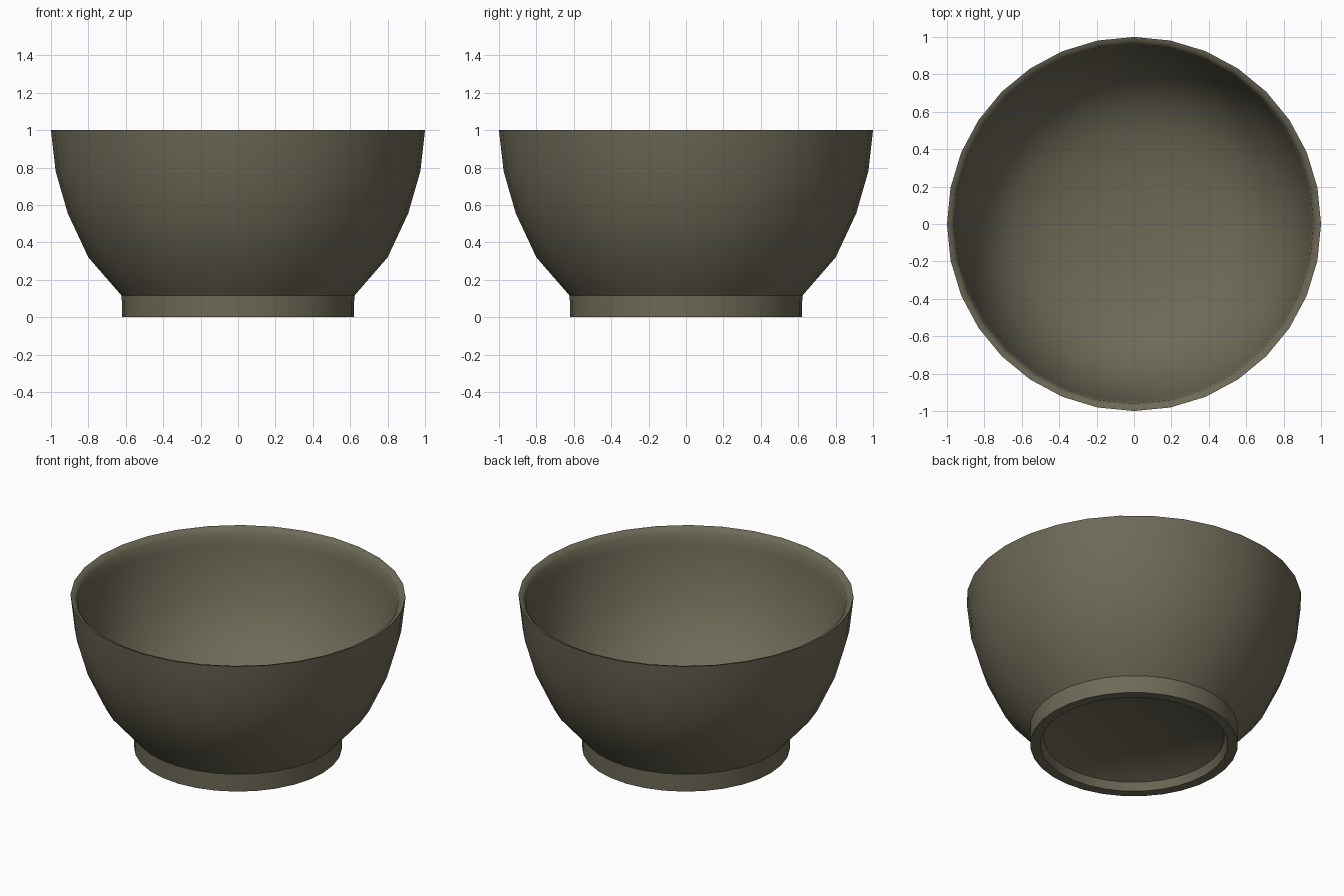
import bpy, bmesh, math

if "Cube" in bpy.data.objects:
    bpy.data.objects.remove(bpy.data.objects["Cube"])

SEG = 32

mat = bpy.data.materials.new("olive stoneware")
mat.diffuse_color = (0.155, 0.143, 0.095, 1)
mat.use_nodes = True
mat.node_tree.nodes["Principled BSDF"].inputs["Base Color"].default_value = mat.diffuse_color

# Profile of the whole bowl: domed underside, foot ring, outer wall, rounded lip, inner wall, floor
profile = [
    (0, 0.13), (0.25, 0.12), (0.45, 0.085), (0.54, 0.05), (0.56, 0.0),
    (0.62, 0.0), (0.622, 0.115),
    (0.80, 0.32), (0.91, 0.555), (0.975, 0.78), (1.0, 1.0),
    (0.98, 0.995), (0.96, 0.97), (0.95, 0.90), (0.93, 0.77), (0.87, 0.57),
    (0.77, 0.39), (0.64, 0.28), (0.48, 0.21), (0.25, 0.17), (0, 0.16),
]

# Lathe the profile around z
bm = bmesh.new()
verts = [bm.verts.new((r, 0, z)) for r, z in profile]
edges = [bm.edges.new(pair) for pair in zip(verts, verts[1:])]
bmesh.ops.spin(bm, geom=verts + edges, cent=(0, 0, 0), axis=(0, 0, 1),
               angle=2 * math.pi, steps=SEG, use_merge=False)
bmesh.ops.remove_doubles(bm, verts=bm.verts, dist=1e-4)
bmesh.ops.recalc_face_normals(bm, faces=bm.faces)
mesh = bpy.data.meshes.new("bowl")
bm.to_mesh(mesh)
bm.free()
mesh.materials.append(mat)
bowl = bpy.data.objects.new("bowl", mesh)
bpy.context.collection.objects.link(bowl)

# Smooth walls, sharp foot and outer lip
bpy.context.view_layer.objects.active = bowl
bowl.select_set(True)
bpy.ops.object.shade_smooth_by_angle(angle=math.radians(38))
